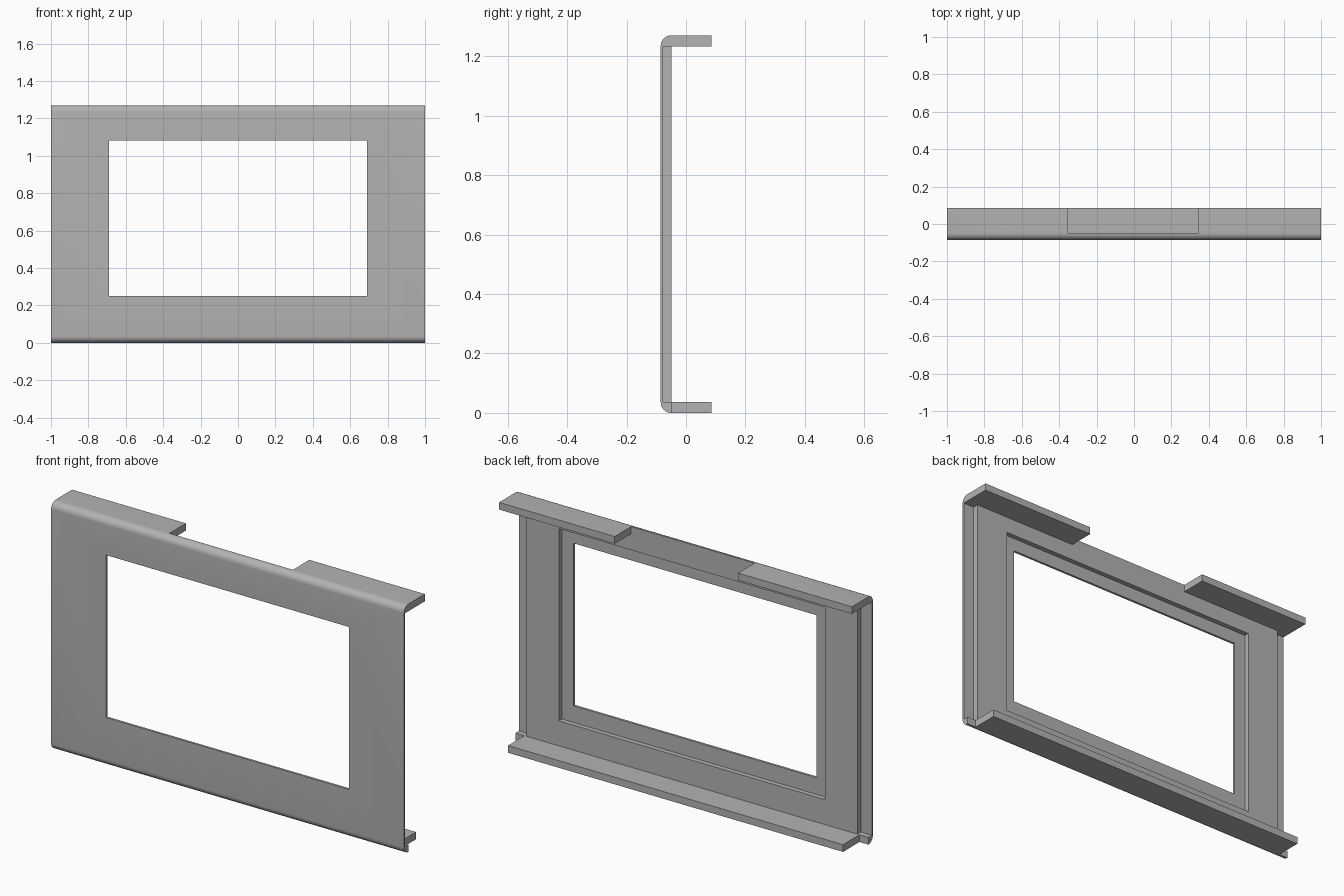
import bpy, bmesh, math

cube = bpy.data.objects.get("Cube")
if cube:
    bpy.data.objects.remove(cube, do_unlink=True)

# Overall sizes
HALF_W, HEIGHT = 1.0, 1.27
FRONT, REAR = -0.085, 0.085
WALL = 0.037
BACK = FRONT + WALL          # rear face of the panel wall
LIP = FRONT + 0.008          # rear face of the thin side lips
BEND = 0.035                 # outer bend radius
OVER = 0.1                   # cutter overshoot

grey = bpy.data.materials.new("plain_grey")
grey.use_nodes = True
colour = (0.45, 0.45, 0.45, 1)
grey.diffuse_color = colour
grey.node_tree.nodes["Principled BSDF"].inputs["Base Color"].default_value = colour


def mesh_object(name, bm):
    bmesh.ops.recalc_face_normals(bm, faces=bm.faces)
    mesh = bpy.data.meshes.new(name)
    bm.to_mesh(mesh)
    bm.free()
    obj = bpy.data.objects.new(name, mesh)
    bpy.context.collection.objects.link(obj)
    return obj


def bend(y, z, start):
    """Quarter-round corner points of the folded sheet."""
    steps = 8
    return [(y + BEND * math.cos(a), z + BEND * math.sin(a))
            for a in (start + math.pi / 2 * i / steps for i in range(steps + 1))]


def cut(target, name, x, y, z):
    """Remove the box spanning the given x, y and z ranges."""
    bm = bmesh.new()
    bmesh.ops.create_cube(bm, size=1)
    for v in bm.verts:
        for i, (lo, hi) in enumerate((x, y, z)):
            v.co[i] = hi if v.co[i] > 0 else lo
    box = mesh_object(name, bm)
    box.hide_render = True
    mod = target.modifiers.new(name, 'BOOLEAN')
    mod.operation, mod.solver, mod.object = 'DIFFERENCE', 'EXACT', box
    bpy.context.view_layer.objects.active = target
    bpy.ops.object.modifier_apply(modifier=mod.name)
    bpy.data.objects.remove(box, do_unlink=True)


# Folded sheet: C-shaped section swept across the width
section = [(REAR, HEIGHT)]
section += bend(FRONT + BEND, HEIGHT - BEND, math.pi / 2)
section += bend(FRONT + BEND, BEND, math.pi)
section += [(REAR, 0), (REAR, WALL), (BACK, WALL),
            (BACK, HEIGHT - WALL), (REAR, HEIGHT - WALL)]
bm = bmesh.new()
face = bm.faces.new([bm.verts.new((-HALF_W, y, z)) for y, z in section])
swept = bmesh.ops.extrude_face_region(bm, geom=[face])["geom"]
bmesh.ops.translate(bm, vec=(2 * HALF_W, 0, 0),
                    verts=[v for v in swept if isinstance(v, bmesh.types.BMVert)])
panel = mesh_object("bezel_panel", bm)

# Window opening and the shallow seat around it on the rear
cut(panel, "window", (-0.69, 0.69), (FRONT - OVER, BACK + OVER), (0.25, 1.083))
cut(panel, "window_seat", (-0.755, 0.755), (FRONT + 0.012, BACK + 0.02), (0.165, 1.15))

# Gap in the upper flange
cut(panel, "flange_gap", (-0.355, 0.345), (BACK, REAR + OVER),
    (HEIGHT - 2 * WALL, HEIGHT + OVER))

# Thin side lips and shortened lower flange, both ends
for side in (-1, 1):
    lip_x = sorted((side * 0.938, side * (HALF_W + OVER)))
    cut(panel, "side_lip", lip_x, (LIP, BACK + 0.02), (WALL, HEIGHT - WALL))
    end_x = sorted((side * 0.95, side * (HALF_W + OVER)))
    cut(panel, "flange_end", end_x, (BACK, REAR + OVER), (-OVER, 2 * WALL))

panel.data.materials.clear()
panel.data.materials.append(grey)
for p in panel.data.polygons:
    p.material_index = 0
bpy.ops.object.select_all(action='DESELECT')
panel.select_set(True)
bpy.context.view_layer.objects.active = panel
bpy.ops.object.shade_smooth_by_angle(angle=math.radians(30))
